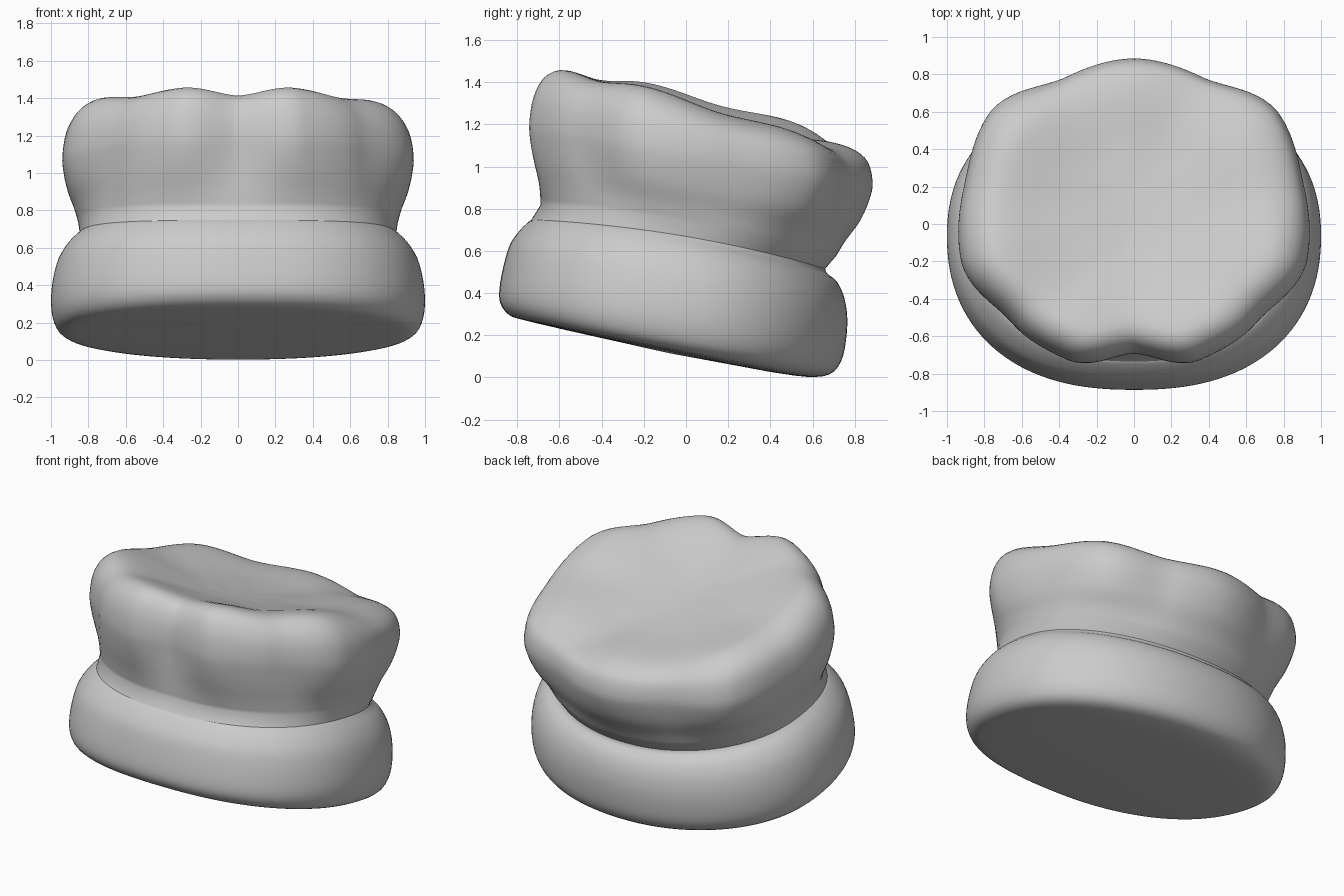
import bpy, bmesh, math

if "Cube" in bpy.data.objects:
    bpy.data.objects.remove(bpy.data.objects["Cube"])

N = 140
ANG = [2 * math.pi * i / N for i in range(N)]


def oval(yf, yb, w, t):
    """Point on a superellipse given by front y, back y and half width."""
    c, s = math.cos(t), math.sin(t)
    n = 2.22 - 0.12 * s
    r = (abs(c) ** n + abs(s) ** n) ** (-1 / n)
    return w * r * c, (yf + yb) / 2 + (yb - yf) / 2 * r * s


# Radii of the seven-lobed crown from front groove round to back lobe
RADII = [0.69, 0.808, 0.84, 0.945, 0.93, 0.975, 0.865, 0.885]


def lobed(t):
    """Point on the lobed crown outline, mirrored left to right."""
    a = abs((t + math.pi / 2 + math.pi) % (2 * math.pi) - math.pi)
    f = a / math.pi * 7
    i = min(int(f), 6)
    u = f - i
    u = 0.75 * (1 - math.cos(math.pi * u)) / 2 + 0.25 * u
    r = RADII[i] * (1 - u) + RADII[i + 1] * u
    return r * math.cos(t), r * math.sin(t)


def loft(name, rings, cap_first=None, cap_last=None):
    bm = bmesh.new()
    loops = [[bm.verts.new(p) for p in ring] for ring in rings]
    for a, b in zip(loops, loops[1:]):
        for i in range(N):
            j = (i + 1) % N
            bm.faces.new((a[i], a[j], b[j], b[i]))
    for loop, tip in ((loops[0], cap_first), (loops[-1], cap_last)):
        if tip:
            v = bm.verts.new(tip)
            for i in range(N):
                bm.faces.new((loop[i], loop[(i + 1) % N], v))
    bmesh.ops.recalc_face_normals(bm, faces=bm.faces)
    me = bpy.data.meshes.new(name)
    bm.to_mesh(me)
    bm.free()
    ob = bpy.data.objects.new(name, me)
    bpy.context.collection.objects.link(ob)
    for p in me.polygons:
        p.use_smooth = True
    return ob


def smooth_rows(rows, steps=3):
    """Catmull-Rom interpolation through profile rows."""
    out = []
    for i in range(len(rows) - 1):
        p = [rows[max(0, min(len(rows) - 1, i + k))] for k in (-1, 0, 1, 2)]
        for s in range(steps):
            u = s / steps
            out.append([0.5 * (2 * b + (c - a) * u + (2 * a - 5 * b + 4 * c - d) * u * u
                               + (3 * b - a - 3 * c + d) * u ** 3) for a, b, c, d in zip(*p)])
    return out + [list(rows[-1])]


# Tilted band: front y, front z, back y, back z, half width, side lift
BAND = [
    (-0.55, 0.22, 0.40, 0.026, 0.60, 0),
    (-0.77, 0.272, 0.57, 0.003, 0.86, 0),
    (-0.84, 0.297, 0.68, 0.014, 0.945, 0),
    (-0.88, 0.35, 0.735, 0.075, 0.985, 0),
    (-0.885, 0.42, 0.758, 0.17, 1.0, 0.01),
    (-0.865, 0.53, 0.765, 0.28, 0.99, 0.02),
    (-0.835, 0.63, 0.75, 0.38, 0.96, 0.03),
    (-0.79, 0.695, 0.715, 0.455, 0.91, 0.04),
    (-0.75, 0.735, 0.67, 0.492, 0.865, 0.045),
    (-0.735, 0.745, 0.66, 0.515, 0.845, 0.045),
]


def band_ring(yf, zf, yb, zb, w, lift):
    ring = []
    for t in ANG:
        x, y = oval(yf, yb, w, t)
        z = zf + (zb - zf) * (y - yf) / (yb - yf) + lift * math.cos(t) ** 2
        ring.append((x, y, z))
    return ring


band_rings = [band_ring(*r) for r in smooth_rows(BAND)]
loft("hat_band", band_rings, cap_first=(0, -0.08, 0.115))

# Puffy crown: lobe blend, scale, height at centre, slope, side lift, rim lobe height
CROWN = [
    (0.05, 1.0, 0.70, -0.17, 0.04, 0),
    (0.30, 1.0, 0.785, -0.175, 0.03, 0),
    (0.68, 1.0, 0.89, -0.175, 0.01, 0),
    (0.94, 1.0, 1.00, -0.165, 0.0, 0),
    (1.0, 1.0, 1.08, -0.17, 0.01, 0),
    (1.0, 0.975, 1.18, -0.19, 0.025, 0.005),
    (1.0, 0.91, 1.25, -0.23, 0.035, 0.01),
    (1.0, 0.81, 1.282, -0.26, 0.045, 0.013),
    (1.0, 0.68, 1.28, -0.27, 0.04, 0.01),
    (1.0, 0.48, 1.255, -0.27, 0.025, 0.005),
    (1.0, 0.24, 1.235, -0.26, 0.01, 0),
    (1.0, 0.06, 1.23, -0.25, 0, 0),
]


def crown_ring(k, s, z0, slope, lift, bump):
    ring = []
    for t in ANG:
        bx, by = oval(-0.69, 0.705, 0.85, t)
        lx, ly = lobed(t)
        x, y = s * (bx + (lx - bx) * k), s * (by + (ly - by) * k)
        z = z0 + slope * y + lift * math.cos(t) ** 2
        z += bump * (math.cos(7 * (t - math.pi / 2)) - 2.5 * x * (0.6 + y))
        ring.append((x, y, z))
    return ring


crown_rings = [band_rings[-1]] + [crown_ring(*r) for r in smooth_rows(CROWN)]
loft("hat_crown", crown_rings, cap_last=(0, 0, 1.23))
